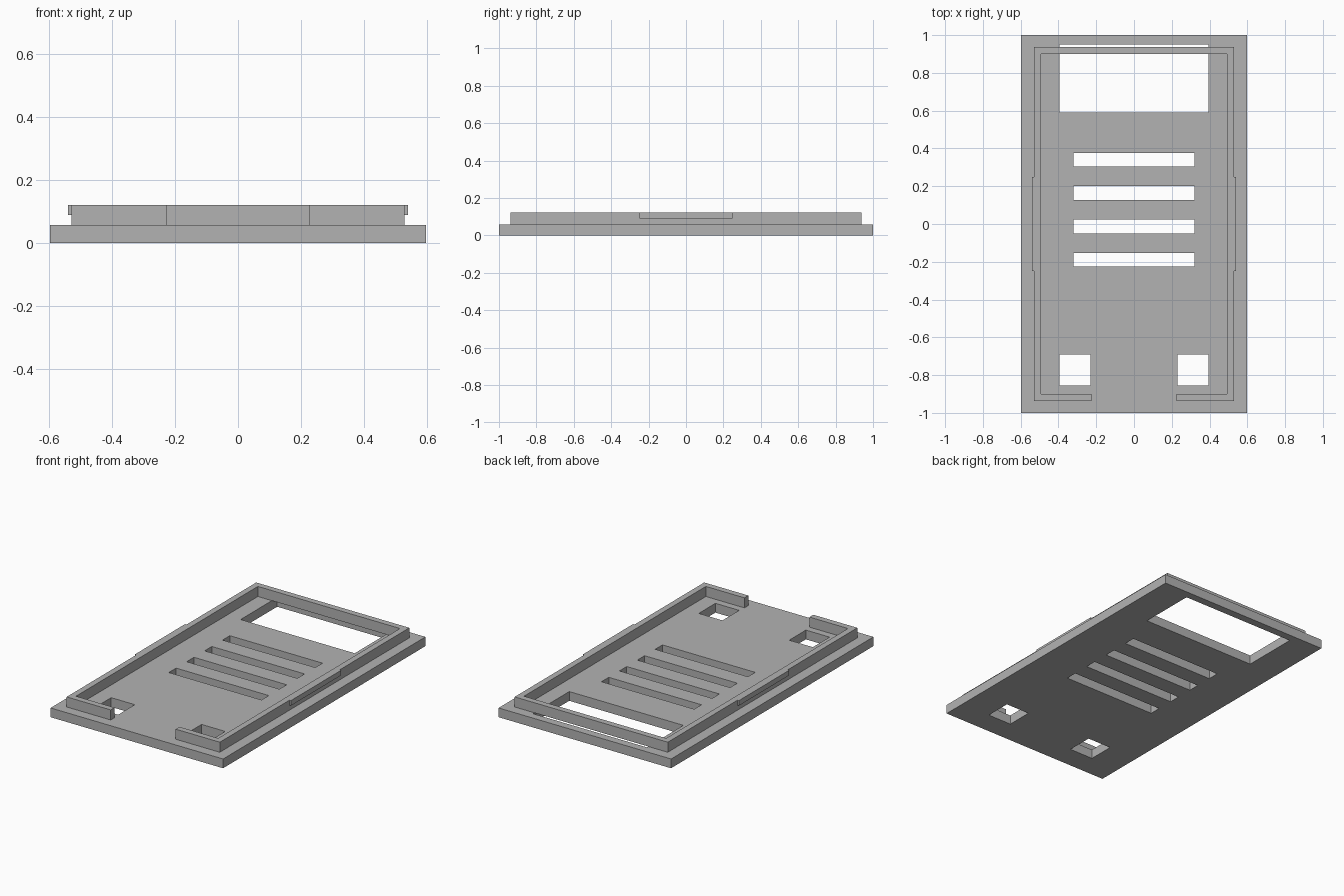
import bpy
import bmesh

cube = bpy.data.objects.get("Cube")
if cube:
    bpy.data.objects.remove(cube, do_unlink=True)

PLATE_TOP = 0.058
RIM_TOP = 0.121

grey = bpy.data.materials.new("plain grey")
grey.use_nodes = True
colour = (0.45, 0.45, 0.45, 1)
grey.diffuse_color = colour
grey.node_tree.nodes["Principled BSDF"].inputs["Base Color"].default_value = colour


def prism(bm, outline, z0, z1):
    """Extrude a flat outline from z0 to z1."""
    face = bm.faces.new([bm.verts.new((x, y, z0)) for x, y in outline])
    ext = bmesh.ops.extrude_face_region(bm, geom=[face], use_keep_orig=True)
    verts = [v for v in ext["geom"] if isinstance(v, bmesh.types.BMVert)]
    bmesh.ops.translate(bm, verts=verts, vec=(0, 0, z1 - z0))


def rect(x0, x1, y0, y1):
    return [(x0, y0), (x1, y0), (x1, y1), (x0, y1)]


def build(name, outlines, z0, z1):
    bm = bmesh.new()
    for outline in outlines:
        prism(bm, outline, z0, z1)
    bmesh.ops.recalc_face_normals(bm, faces=bm.faces)
    mesh = bpy.data.meshes.new(name)
    bm.to_mesh(mesh)
    bm.free()
    mesh.materials.append(grey)
    obj = bpy.data.objects.new(name, mesh)
    bpy.context.collection.objects.link(obj)
    return obj


# Base plate
plate = build("base_plate", [rect(-0.597, 0.597, -1, 1)], 0, PLATE_TOP)

# Openings: large window, four vent slots, two square holes
openings = [rect(-0.395, 0.395, 0.59, 0.951)]
for i in range(4):
    y = 0.341 - i * 0.177
    openings.append(rect(-0.321, 0.321, y - 0.036, y + 0.036))
for x0, x1 in ((-0.395, -0.231), (0.231, 0.395)):
    openings.append(rect(x0, x1, -0.855, -0.69))
cutter = build("opening_cutter", openings, -0.1, 0.2)
cutter.hide_render = True

cut = plate.modifiers.new("openings", "BOOLEAN")
cut.operation = "DIFFERENCE"
cut.solver = "EXACT"
cut.object = cutter
bpy.context.view_layer.objects.active = plate
bpy.ops.object.modifier_apply(modifier=cut.name)
bpy.data.objects.remove(cutter, do_unlink=True)

# Raised rim, open at the middle of the front
OX, OY, IX, IY, GAP = 0.53, 0.937, 0.492, 0.899, 0.225
outer = [(GAP, -OY), (OX, -OY), (OX, OY)]
inner = [(IX, IY), (IX, -IY), (GAP, -IY)]
mirror = lambda pts: [(-x, y) for x, y in reversed(pts)]
build("raised_rim", [outer + mirror(outer) + mirror(inner) + inner], PLATE_TOP, RIM_TOP)

# Snap ridges on both sides of the rim
for name, side in (("left_snap_ridge", 1), ("right_snap_ridge", -1)):
    x0, x1 = sorted((side * OX, side * 0.54))
    build(name, [rect(x0, x1, -0.248, 0.248)], 0.089, RIM_TOP)
